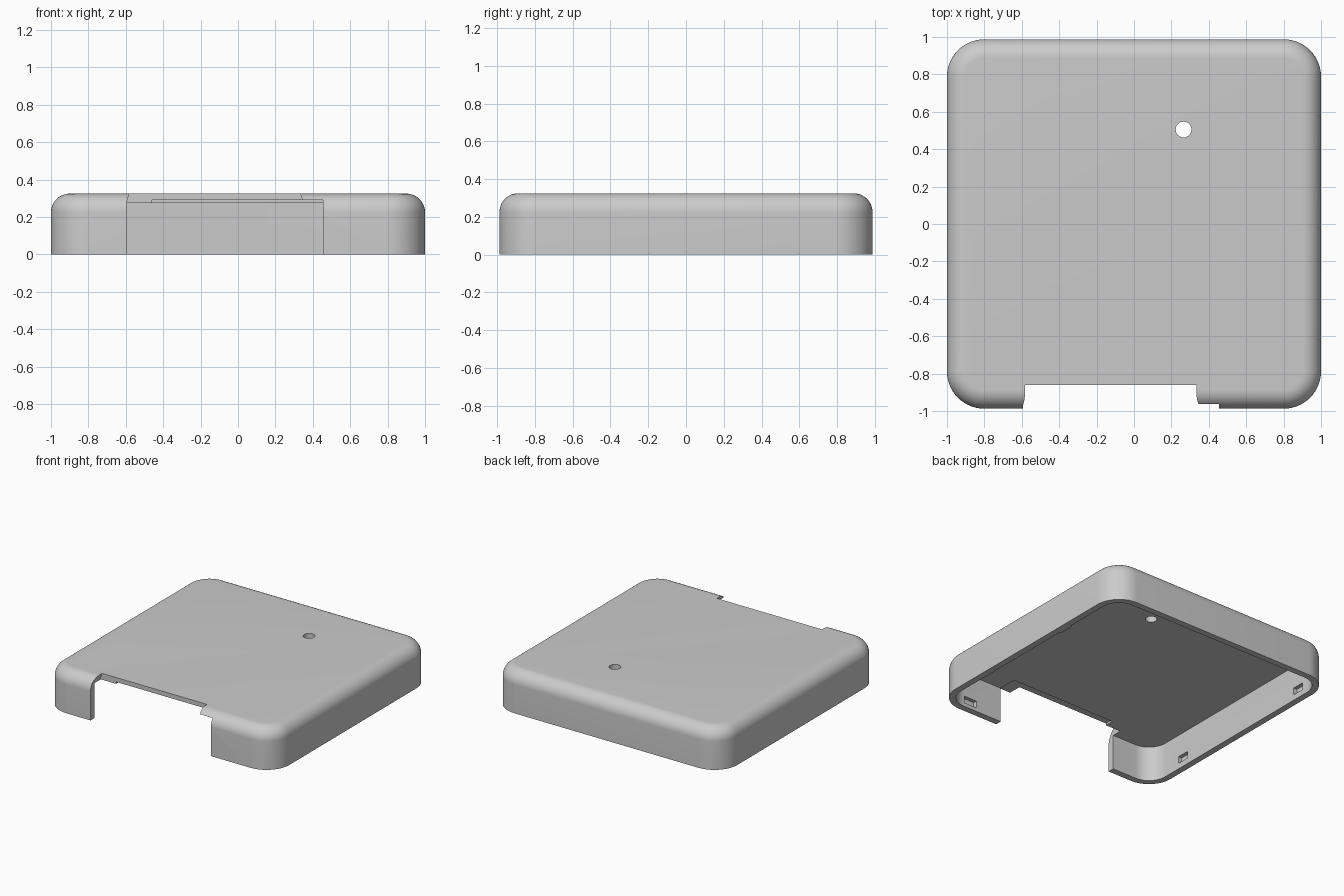
import bpy, bmesh, math
from mathutils import Vector

HX, HY, H = 1.0, 0.9875, 0.325   # half sizes and height
WALL, CORNER, FILLET = 0.05, 0.2, 0.1

old = bpy.data.objects.get("Cube")
if old:
    bpy.data.objects.remove(old, do_unlink=True)

grey = bpy.data.materials.new("light_grey_plastic")
grey.use_nodes = True
colour = (0.6, 0.6, 0.6, 1)
grey.diffuse_color = colour
grey.node_tree.nodes["Principled BSDF"].inputs["Base Color"].default_value = colour


def finish(name, bm):
    bmesh.ops.recalc_face_normals(bm, faces=bm.faces)
    mesh = bpy.data.meshes.new(name)
    bm.to_mesh(mesh)
    bm.free()
    mesh.materials.append(grey)
    ob = bpy.data.objects.new(name, mesh)
    bpy.context.collection.objects.link(ob)
    return ob


def rounded_loop(bm, hx, hy, r, z, steps=14):
    verts = []
    for k, (sx, sy) in enumerate([(1, 1), (-1, 1), (-1, -1), (1, -1)]):
        for i in range(steps + 1):
            a = math.pi / 2 * (k + i / steps)
            verts.append(bm.verts.new((sx * (hx - r) + r * math.cos(a),
                                       sy * (hy - r) + r * math.sin(a), z)))
    return verts


def stack(name, layers):
    """Closed solid through rounded rectangles, each given as (inset, z)."""
    bm = bmesh.new()
    loops = [rounded_loop(bm, HX - d, HY - d, CORNER - d, z) for d, z in layers]
    for a, b in zip(loops, loops[1:]):
        for i in range(len(a)):
            j = (i + 1) % len(a)
            bm.faces.new((a[i], a[j], b[j], b[i]))
    bm.faces.new(loops[0])
    bm.faces.new(loops[-1])
    return finish(name, bm)


def prism(name, outline, y0, y1):
    """Extrude an x-z outline along y."""
    bm = bmesh.new()
    face = bm.faces.new([bm.verts.new((x, y0, z)) for x, z in outline])
    made = bmesh.ops.extrude_face_region(bm, geom=[face])["geom"]
    bmesh.ops.translate(bm, vec=Vector((0, y1 - y0, 0)),
                        verts=[v for v in made if isinstance(v, bmesh.types.BMVert)])
    return finish(name, bm)


def box(name, x0, x1, y0, y1, z0, z1):
    return prism(name, [(x0, z0), (x1, z0), (x1, z1), (x0, z1)], y0, y1)


def combine(target, tool, operation="DIFFERENCE"):
    bpy.context.view_layer.objects.active = target
    mod = target.modifiers.new(tool.name, "BOOLEAN")
    mod.operation, mod.solver, mod.object = operation, "EXACT", tool
    bpy.ops.object.modifier_apply(modifier=mod.name)
    bpy.data.objects.remove(tool, do_unlink=True)


# Outer body with a rounded top edge
layers = [(0, 0)]
for i in range(13):
    a = math.pi / 2 * i / 12
    layers.append((FILLET * (1 - math.cos(a)), H - FILLET + FILLET * math.sin(a)))
lid = stack("lid_shell", layers)

# Hollow inside
ceiling = H - WALL
combine(lid, stack("cavity", [(WALL, -0.1), (WALL, ceiling)]))

# Front wall opening, ceiling recess and flared top notch
combine(lid, box("wall_opening", -0.593, 0.455, -1.1, -0.9, -0.1, ceiling))
combine(lid, box("ceiling_recess", -0.46, 0.455, -1.1, -0.79, 0.2, 0.29))
combine(lid, prism("top_notch", [(-0.593, 0.25), (0.353, 0.25), (0.345, 0.29), (0.328, 0.34),
                                 (-0.578, 0.34), (-0.593, 0.285)], -1.1, -0.86))

# Round hole through the top
bm = bmesh.new()
bmesh.ops.create_cone(bm, cap_ends=True, segments=40, radius1=0.042, radius2=0.042, depth=0.4)
bmesh.ops.translate(bm, verts=bm.verts, vec=(0.265, 0.505, H))
combine(lid, finish("top_hole", bm))

# Snap pockets sunk into the inner faces of the walls
for side in (-1, 1):
    x0, x1 = sorted((side * 0.9, side * 0.98))
    for y in (-0.59, 0.69):
        combine(lid, box("side_pocket", x0, x1, y - 0.05, y + 0.05, 0.045, 0.1))
    y0, y1 = sorted((side * 0.89, side * 0.968))
    combine(lid, box("end_pocket", 0.68, 0.79, y0, y1, 0.03, 0.085))

# Small catch on the left wall
combine(lid, box("catch", 0.93, 0.96, 0.3, 0.42, 0.005, 0.03), "UNION")

# Smooth curved surfaces, keep cut edges crisp
bpy.ops.object.select_all(action="DESELECT")
lid.select_set(True)
bpy.context.view_layer.objects.active = lid
bpy.ops.object.shade_smooth_by_angle(angle=math.radians(30))
